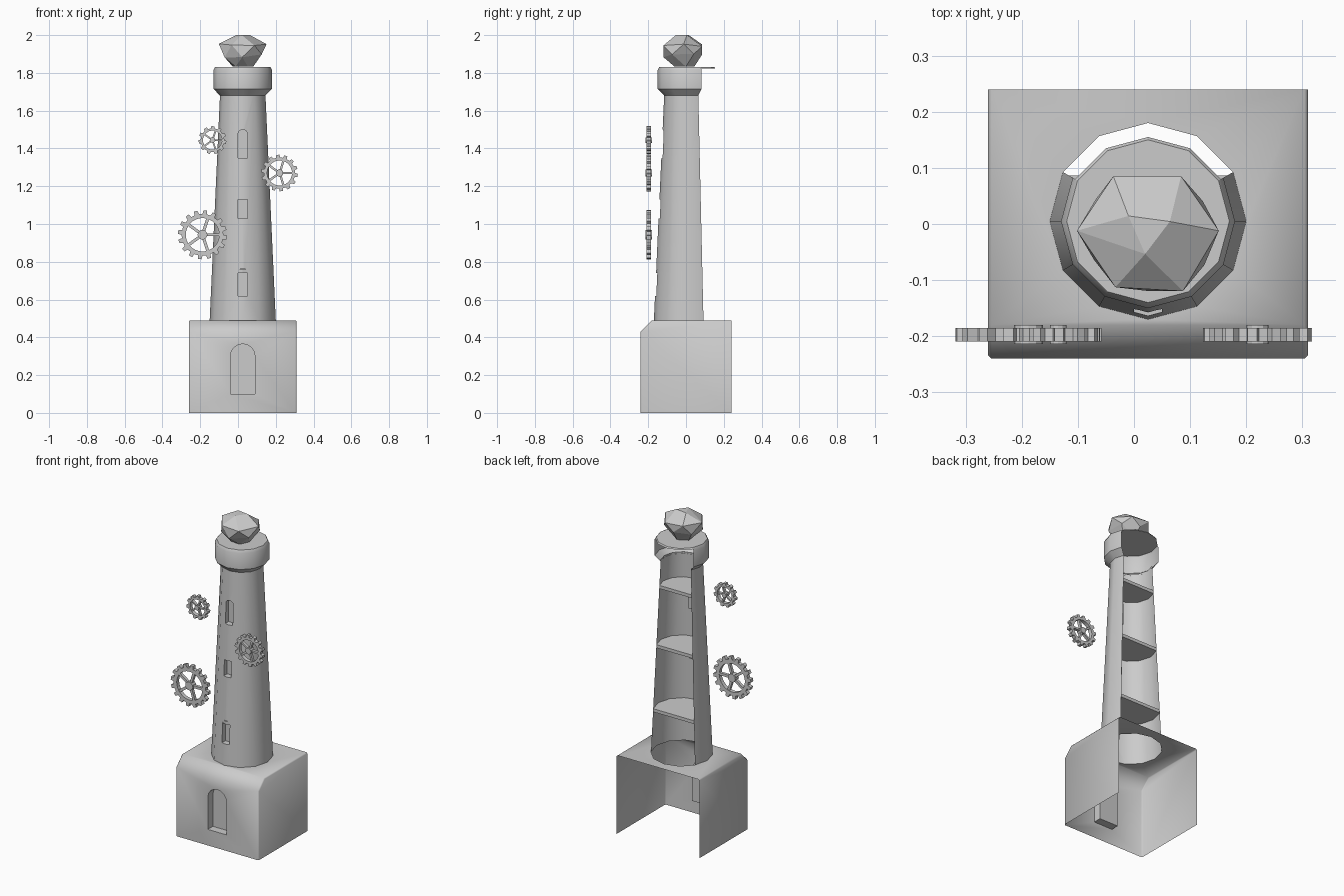
import bpy, bmesh, math, random
from mathutils import Vector, Matrix

if "Cube" in bpy.data.objects:
    bpy.data.objects.remove(bpy.data.objects["Cube"])

GREY = (0.6, 0.6, 0.6, 1)
stone = bpy.data.materials.new("stone grey")
stone.use_nodes = True
stone.diffuse_color = GREY
stone.node_tree.nodes["Principled BSDF"].inputs["Base Color"].default_value = GREY

CX, CY = 0.025, 0.005                     # tower axis
OPEN_ARC = [math.radians(a) for a in range(150, 391, 30)]   # walls stop at the open back


def finish(name, bm, smooth=None):
    mesh = bpy.data.meshes.new(name)
    bm.to_mesh(mesh)
    bm.free()
    mesh.materials.append(stone)
    ob = bpy.data.objects.new(name, mesh)
    bpy.context.collection.objects.link(ob)
    if smooth:
        shade(ob, smooth)
    return ob


def shade(ob, degrees):
    for other in bpy.context.selected_objects:
        other.select_set(False)
    ob.select_set(True)
    bpy.context.view_layer.objects.active = ob
    bpy.ops.object.shade_smooth_by_angle(angle=math.radians(degrees))


def prism(points, offset):
    bm = bmesh.new()
    face = bm.faces.new([bm.verts.new(p) for p in points])
    out = bmesh.ops.extrude_face_region(bm, geom=[face], use_keep_orig=True)
    moved = [v for v in out["geom"] if isinstance(v, bmesh.types.BMVert)]
    bmesh.ops.translate(bm, verts=moved, vec=offset)
    bmesh.ops.recalc_face_normals(bm, faces=bm.faces)
    return bm


def cone(r1, r2, z1, z2):
    bm = bmesh.new()
    bmesh.ops.create_cone(bm, cap_ends=True, segments=12, radius1=r1, radius2=r2, depth=z2 - z1,
                          matrix=Matrix.Translation((CX, CY, (z1 + z2) / 2)))
    return bm


def opening(x1, x2, z1, z2, inner_y, arched):
    """Cutter for a recessed door or window."""
    r, mid = (x2 - x1) / 2, (x1 + x2) / 2
    pts = [(x1, -0.3, z1), (x2, -0.3, z1)]
    if arched:
        pts += [(mid + r * math.cos(i * math.pi / 8), -0.3, z2 - r + r * math.sin(i * math.pi / 8))
                for i in range(9)]
    else:
        pts += [(x2, -0.3, z2), (x1, -0.3, z2)]
    return finish("cutter", prism(pts, (0, inner_y + 0.3, 0)))


def carve(ob, cutters, unwanted, smooth):
    """Cut the recesses, then strip the faces that leave the shell open."""
    for c in cutters:
        mod = ob.modifiers.new("cut", 'BOOLEAN')
        mod.operation, mod.solver, mod.object = 'DIFFERENCE', 'EXACT', c
    bpy.context.view_layer.update()
    result = bpy.data.meshes.new_from_object(ob.evaluated_get(bpy.context.evaluated_depsgraph_get()))
    ob.modifiers.clear()
    ob.data = result
    for c in cutters:
        bpy.data.objects.remove(c)
    bm = bmesh.new()
    bm.from_mesh(result)
    bm.normal_update()
    doomed = [f for f in bm.faces if unwanted(f.calc_center_bounds(), f.normal)]
    bmesh.ops.delete(bm, geom=doomed, context='FACES')
    bm.to_mesh(result)
    bm.free()
    shade(ob, smooth)


# Base block: sloped front top edge, open at the back and below
profile = [(-0.24, 0), (0.24, 0), (0.24, 0.49), (-0.18, 0.49), (-0.24, 0.43)]
bm = prism([(-0.26, y, z) for y, z in profile], (0.57, 0, 0))
rims = []
for e in bm.edges:
    a, b = e.verts[0].co, e.verts[1].co
    if abs(a.x - b.x) < 0.01 and (a.y + b.y) / 2 < 0.2 and (a.z + b.z) / 2 > 0.01:
        rims.append(e)
bmesh.ops.bevel(bm, geom=rims, offset=0.006, segments=1, affect='EDGES')
base = finish("base_block", bm)


def base_open(c, n):
    in_hole = (c.xy - Vector((CX, CY))).length < 0.18 and 0.44 < c.z < 0.488
    return (n.y > 0.9 and c.y > 0.23) or (n.z < -0.9 and c.z < 0.01) or in_hole


carve(base, [opening(-0.04, 0.09, 0.1, 0.365, -0.19, True),
             finish("cutter", cone(0.175, 0.175, 0.46, 0.6))], base_open, 50)

# Tapered tower with three recessed windows, open at the back
tower = finish("tower_wall", cone(0.175, 0.12, 0.49, 1.69))
carve(tower, [opening(0, 0.05, 0.62, 0.765, -0.125, True),
              opening(0, 0.05, 1.03, 1.13, -0.107, False),
              opening(0, 0.05, 1.35, 1.5, -0.092, True)],
      lambda c, n: n.y > 0.5 or c.z > 1.68 or c.z < 0.5, 40)


# Floors inside the tower
def arc(r, z):
    return [(CX + r * math.cos(a), CY + r * math.sin(a), z) for a in OPEN_ARC]


for i, z in enumerate((0.74, 1.14, 1.51)):
    radius = 0.175 - (z - 0.49) * 0.055 / 1.2 - 0.001
    finish(f"floor_{i + 1}", prism(arc(radius, z), (0, 0, 0.02)))

# Flared collar, open at the back
bm = bmesh.new()
rows = [[bm.verts.new(p) for p in arc(r, z)]
        for r, z in ((0.12, 1.68), (0.155, 1.715), (0.155, 1.815), (0.146, 1.832))]
for low, high in zip(rows, rows[1:]):
    for j in range(len(low) - 1):
        bm.faces.new((low[j], low[j + 1], high[j + 1], high[j]))
finish("collar", bm, 32)

# Round platform closing the collar
finish("platform", cone(0.15, 0.145, 1.824, 1.832))

# Faceted boulder on the platform
random.seed(4)
bm = bmesh.new()
for z, r, n, turn in ((1.833, 0.06, 5, 0.2), (1.89, 0.115, 6, 0.5), (1.945, 0.125, 6, 0), (2.0, 0.045, 3, 0.4)):
    for k in range(n):
        a = turn + k * math.tau / n
        rr = r * random.uniform(0.92, 1.03)
        dz = random.uniform(-0.012, 0.012) if 1.85 < z < 1.99 else 0
        bm.verts.new((CX + rr * math.cos(a), min(0.085, -0.012 + rr * math.sin(a)), z + dz))
hull = bmesh.ops.convex_hull(bm, input=bm.verts)
bmesh.ops.delete(bm, geom=[v for v in hull["geom_interior"] if isinstance(v, bmesh.types.BMVert)],
                 context='VERTS')
bmesh.ops.recalc_face_normals(bm, faces=bm.faces)
finish("boulder", bm)


# Gears floating before the tower
def gear(name, x, z, r, teeth):
    bm = bmesh.new()
    outer, inner = [], []
    for t in range(teeth):
        for part, f in ((0.0, 0.85), (0.42, 0.85), (0.52, 1), (0.9, 1)):
            a = (t + part) * math.tau / teeth
            for ring, k in ((outer, f), (inner, 0.68)):
                ring.append(bm.verts.new((k * r * math.cos(a), 0, k * r * math.sin(a))))
    n = len(outer)
    faces = [bm.faces.new((outer[i], outer[(i + 1) % n], inner[(i + 1) % n], inner[i])) for i in range(n)]
    out = bmesh.ops.extrude_face_region(bm, geom=faces, use_keep_orig=True)
    moved = [v for v in out["geom"] if isinstance(v, bmesh.types.BMVert)]
    bmesh.ops.translate(bm, verts=moved, vec=(0, 0.024, 0))
    for s in range(5):
        place = (Matrix.Translation((0, 0.012, 0)) @ Matrix.Rotation(s * math.tau / 5, 4, 'Y')
                 @ Matrix.Translation((0.43 * r, 0, 0)) @ Matrix.Diagonal((0.56 * r, 0.018, 0.12 * r, 1)))
        bmesh.ops.create_cube(bm, size=1, matrix=place)
    bmesh.ops.create_cone(bm, cap_ends=True, segments=12, radius1=0.2 * r, radius2=0.2 * r, depth=0.034,
                          matrix=Matrix.Translation((0, 0.012, 0)) @ Matrix.Rotation(math.pi / 2, 4, 'X'))
    bmesh.ops.recalc_face_normals(bm, faces=bm.faces)
    bmesh.ops.translate(bm, verts=bm.verts, vec=(x, -0.209, z))
    finish(name, bm)


gear("large_gear", -0.188, 0.943, 0.13, 16)
gear("medium_gear", 0.22, 1.27, 0.097, 14)
gear("small_gear", -0.135, 1.444, 0.074, 11)
